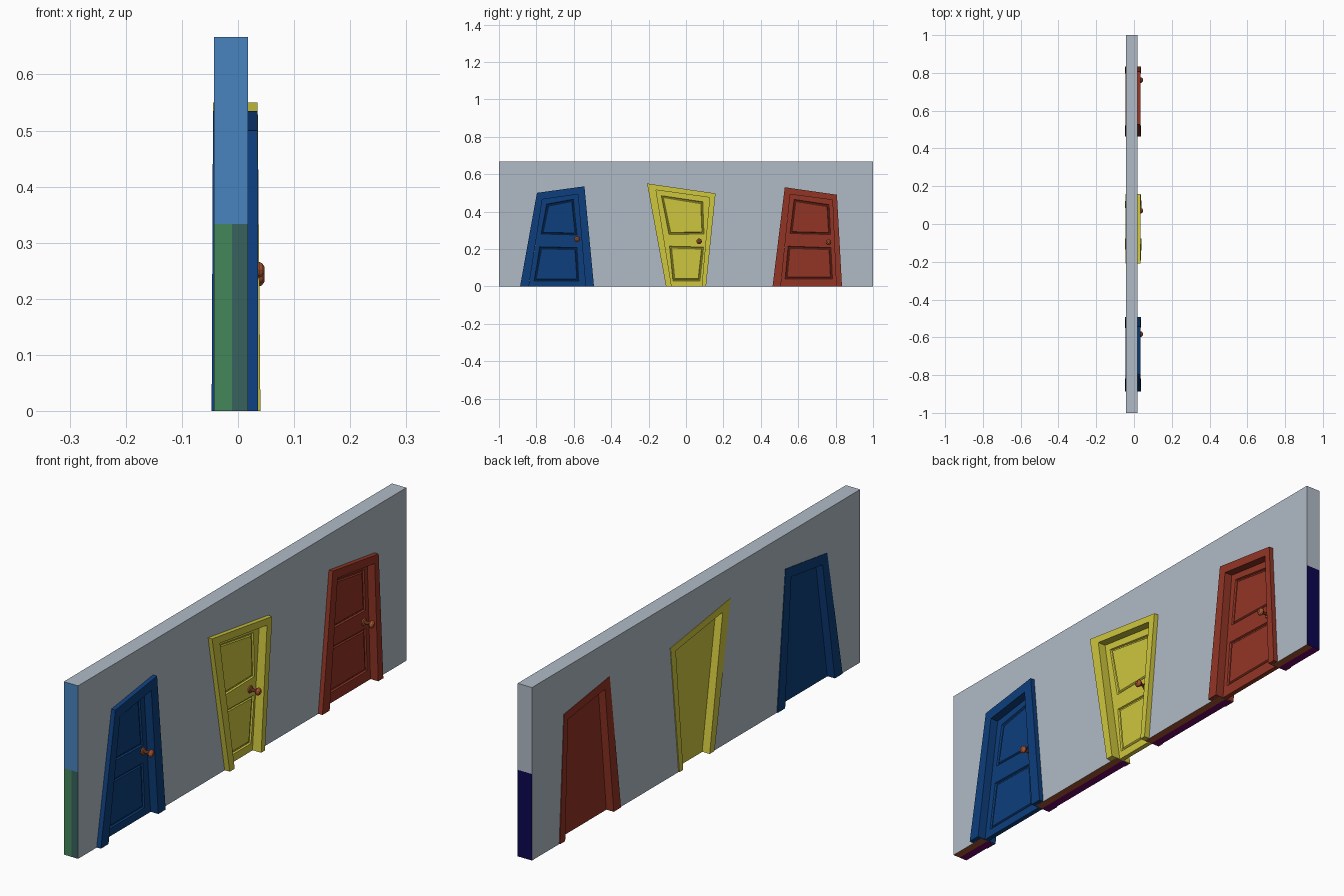
import bpy, bmesh, math
from mathutils import Vector

if "Cube" in bpy.data.objects:
    bpy.data.objects.remove(bpy.data.objects["Cube"])


def material(name, r, g, b):
    m = bpy.data.materials.new(name)
    lin = [((c / 255 + 0.055) / 1.055) ** 2.4 if c > 10 else c / 255 / 12.92 for c in (r, g, b)]
    m.diffuse_color = (*lin, 1)
    m.use_nodes = True
    m.node_tree.nodes["Principled BSDF"].inputs["Base Color"].default_value = m.diffuse_color
    return m


GREY = material("wall grey", 176, 187, 198)
SKY = material("end blue", 72, 132, 190)
GREEN = material("end green", 68, 135, 90)
TEAL = material("end dark teal", 56, 98, 94)
NAVY = material("end navy", 12, 6, 80)
COPPER = material("copper", 168, 84, 48)
PURPLE = material("base purple", 110, 8, 100)
BLUE = material("door blue", 13, 62, 124)
YELLOW = material("door yellow", 206, 198, 62)
RED = material("door red", 146, 53, 37)

X_BACK, X_FRONT, X_MID, Z_TOP, Z_MID = -0.043, 0.018, -0.011, 0.667, 0.3335
SLAB_BACK, SLAB_FRONT = -0.015, 0.003


def finish(bm, name, mats):
    bmesh.ops.recalc_face_normals(bm, faces=bm.faces)
    me = bpy.data.meshes.new(name)
    bm.to_mesh(me)
    bm.free()
    for m in mats:
        me.materials.append(m)
    ob = bpy.data.objects.new(name, me)
    bpy.context.collection.objects.link(ob)
    return ob


def prism(bm, pts, back, front):
    """Extrude a (y, z) outline between x = back(z) and x = front(z)."""
    a = [bm.verts.new((back(z), y, z)) for y, z in pts]
    b = [bm.verts.new((front(z), y, z)) for y, z in pts]
    bm.faces.new(a)
    bm.faces.new(b)
    for i in range(len(pts)):
        j = (i + 1) % len(pts)
        bm.faces.new((a[i], a[j], b[j], b[i]))


# Corner order everywhere: bottom left, top left, top right, bottom right (y, z)
DOORS = [
    dict(name="blue", mat=BLUE, front=(0.036, 0.035),
         outer=[(-0.887, 0), (-0.797, 0.50), (-0.543, 0.535), (-0.492, 0)],
         inner=[(-0.84, 0), (-0.768, 0.465), (-0.578, 0.492), (-0.537, 0)],
         upper=[(-0.775, 0.28), (-0.745, 0.44), (-0.602, 0.466), (-0.583, 0.275)],
         lower=[(-0.812, 0.03), (-0.782, 0.212), (-0.583, 0.207), (-0.573, 0.03)],
         knob=(-0.583, 0.252)),
    dict(name="yellow", mat=YELLOW, front=(0.040, 0.035),
         outer=[(-0.107, 0), (-0.208, 0.55), (0.158, 0.497), (0.107, 0)],
         inner=[(-0.077, 0), (-0.16, 0.515), (0.126, 0.475), (0.084, 0)],
         upper=[(-0.091, 0.277), (-0.132, 0.485), (0.09, 0.452), (0.096, 0.28)],
         lower=[(-0.07, 0.03), (-0.088, 0.215), (0.094, 0.21), (0.075, 0.03)],
         knob=(0.07, 0.241)),
    dict(name="red", mat=RED, front=(0.036, 0.035),
         outer=[(0.463, 0), (0.528, 0.53), (0.807, 0.49), (0.834, 0)],
         inner=[(0.507, 0), (0.557, 0.492), (0.783, 0.462), (0.803, 0)],
         upper=[(0.556, 0.283), (0.578, 0.465), (0.765, 0.437), (0.773, 0.277)],
         lower=[(0.53, 0.04), (0.546, 0.215), (0.775, 0.207), (0.783, 0.04)],
         knob=(0.762, 0.236)),
]

# Wall with three door openings
outline = [(1, 0), (1, Z_TOP), (-1, Z_TOP), (-1, 0)]
for d in DOORS:
    for o, i in zip(d["outer"], d["inner"]):
        outline.append((i[0] + (o[0] - i[0]) * 0.08, i[1] + (o[1] - i[1]) * 0.08))
bm = bmesh.new()
prism(bm, outline, lambda z: X_BACK, lambda z: X_FRONT)
ends = [f for f in bm.faces if all(abs(v.co.y) > 0.999 for v in f.verts)
        and abs(f.calc_center_median().y) > 0.99]
geom = set(ends)
for f in ends:
    geom.update(f.edges)
    geom.update(f.verts)
bmesh.ops.bisect_plane(bm, geom=list(geom), plane_co=(0, 0, Z_MID), plane_no=(0, 0, 1))
bmesh.ops.bisect_plane(bm, geom=bm.verts[:] + bm.edges[:] + bm.faces[:],
                       plane_co=(X_MID, 0, 0), plane_no=(1, 0, 0))
bm.normal_update()
for f in bm.faces:  # colour the ends and the underside
    c = f.calc_center_median()
    if c.y < -0.999:
        f.material_index = 1 if c.z > Z_MID else (2 if c.x < X_MID else 3)
    elif c.y > 0.999:
        f.material_index = 4 if c.z < Z_MID else 0
    elif c.z < 0.0001:
        f.material_index = 6 if c.x < X_MID else 5
finish(bm, "wall", [GREY, SKY, GREEN, TEAL, NAVY, COPPER, PURPLE])


def door_frame(d):
    pts = d["outer"] + d["inner"][::-1]
    pts = [(y, max(z, 0.0006)) for y, z in pts]
    f0, f1 = d["front"]
    bm = bmesh.new()
    prism(bm, pts, lambda z: -0.047 + 0.0025 * z / 0.55, lambda z: f0 + (f1 - f0) * z / 0.55)
    finish(bm, d["name"] + "_door_frame", [d["mat"]])


def door_slab(d):
    bm = bmesh.new()

    def ring(pts, x):
        return [bm.verts.new((x, y, z)) for y, z in pts]
    o, k = ring(d["inner"], SLAB_FRONT), ring(d["inner"], SLAB_BACK)
    u, l = ring(d["upper"], SLAB_FRONT), ring(d["lower"], SLAB_FRONT)
    # rails and stiles around the two panels
    bm.faces.new((o[1], o[2], u[2], u[1]))
    bm.faces.new((u[0], u[3], l[2], l[1]))
    bm.faces.new((l[0], l[3], o[3], o[0]))
    bm.faces.new((o[0], o[1], u[1], u[0], l[1], l[0]))
    bm.faces.new((o[3], o[2], u[2], u[3], l[2], l[3]))
    panels = [bm.faces.new(u), bm.faces.new(l)]
    # back and edges
    bm.faces.new(k)
    for i in range(4):
        j = (i + 1) % 4
        bm.faces.new((o[i], o[j], k[j], k[i]))
    bmesh.ops.recalc_face_normals(bm, faces=bm.faces)
    # moulded groove around each raised panel
    for thick, depth in ((0.004, -0.006), (0.006, 0.0), (0.005, 0.004)):
        bmesh.ops.inset_individual(bm, faces=panels, thickness=thick, depth=depth)
    finish(bm, d["name"] + "_door", [d["mat"]])


def door_knob(d, sides=10):
    # lathe profile (x, radius): rosette, stem, rounded knob
    profile = [(0.002, 0.015), (0.007, 0.013), (0.009, 0.006), (0.027, 0.006),
               (0.031, 0.012), (0.037, 0.015), (0.043, 0.012), (0.047, 0.006)]
    y0, z0 = d["knob"]
    bm = bmesh.new()
    rings = []
    for x, r in profile:
        rings.append([bm.verts.new((x, y0 + r * math.cos(2 * math.pi * i / sides),
                                    z0 + r * math.sin(2 * math.pi * i / sides)))
                      for i in range(sides)])
    for a, b in zip(rings, rings[1:]):
        for i in range(sides):
            j = (i + 1) % sides
            bm.faces.new((a[i], a[j], b[j], b[i]))
    bm.faces.new(rings[0])
    bm.faces.new(rings[-1])
    finish(bm, d["name"] + "_door_knob", [COPPER])


for d in DOORS:
    door_frame(d)
    door_slab(d)
    door_knob(d)
